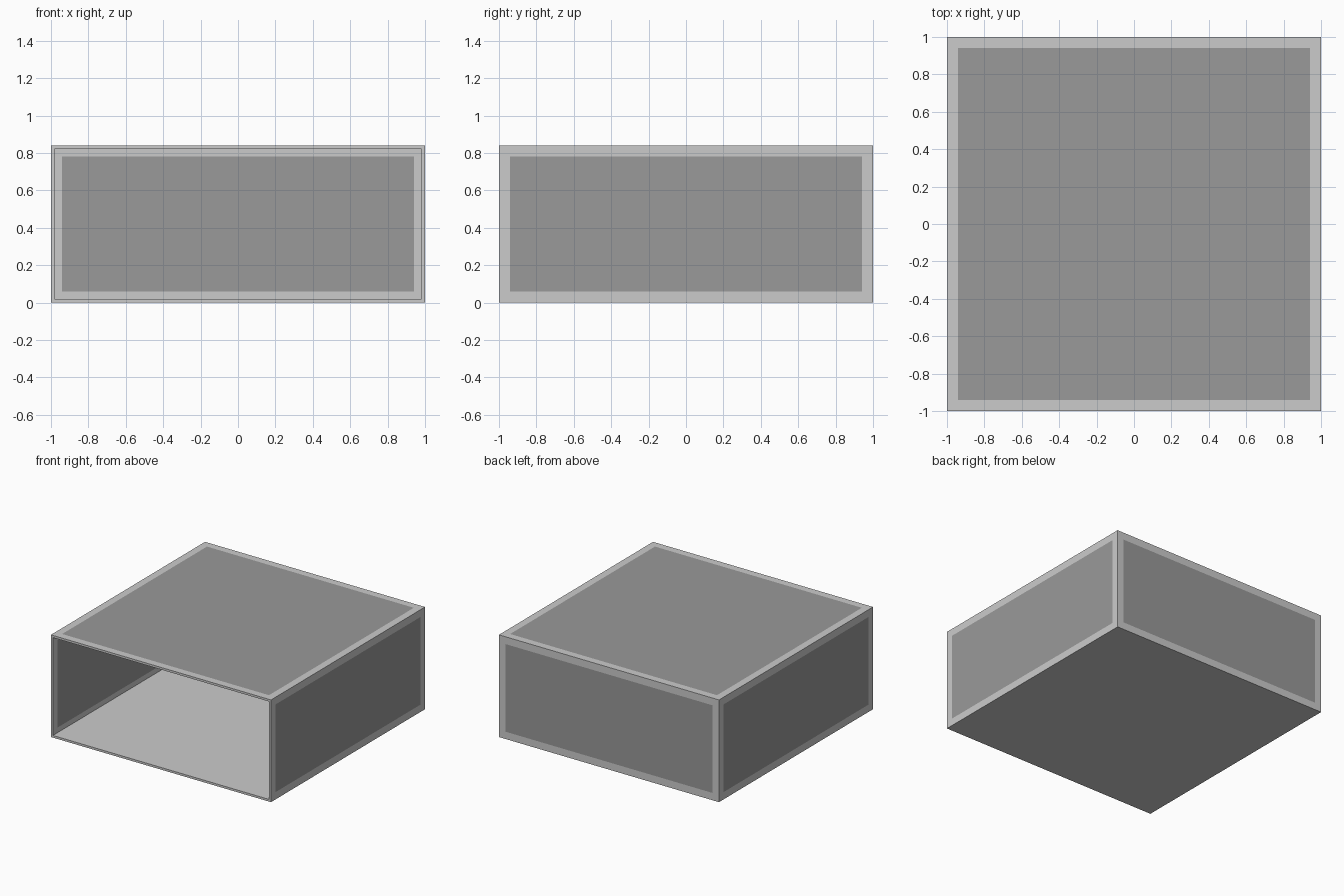
import bpy, bmesh
from mathutils import Matrix, Vector

if "Cube" in bpy.data.objects:
    bpy.data.objects.remove(bpy.data.objects["Cube"])

W, D, H = 2.0, 2.0, 0.84   # overall size
BORDER = 0.06              # frame width around each pane
WALL = 0.018               # wall thickness


def material(name, value):
    m = bpy.data.materials.new(name)
    m.diffuse_color = (value, value, value, 1)
    m.use_nodes = True
    m.node_tree.nodes["Principled BSDF"].inputs["Base Color"].default_value = m.diffuse_color
    return m


# Open-fronted box shell
bm = bmesh.new()
bmesh.ops.create_cube(bm, size=1, matrix=Matrix.Translation((0, 0, H / 2)) @ Matrix.Diagonal((W, D, H, 1)))
bm.normal_update()
front = [f for f in bm.faces if f.normal.y < -0.9]
bmesh.ops.delete(bm, geom=front, context='FACES_ONLY')

# Dark flush panes inset in every wall and the top, plain floor
panes = [f for f in bm.faces if f.normal.z > -0.9]
bmesh.ops.inset_individual(bm, faces=panes, thickness=BORDER, use_even_offset=True)
for f in panes:
    f.material_index = 1

mesh = bpy.data.meshes.new("open_box")
bm.to_mesh(mesh)
bm.free()
mesh.materials.append(material("frame_grey", 0.8))
mesh.materials.append(material("pane_grey", 0.32))
box = bpy.data.objects.new("open_box", mesh)
bpy.context.collection.objects.link(box)

# Wall thickness, inwards
solid = box.modifiers.new("wall_thickness", 'SOLIDIFY')
solid.thickness = WALL
solid.offset = -1
solid.use_even_offset = True
solid.use_quality_normals = True
